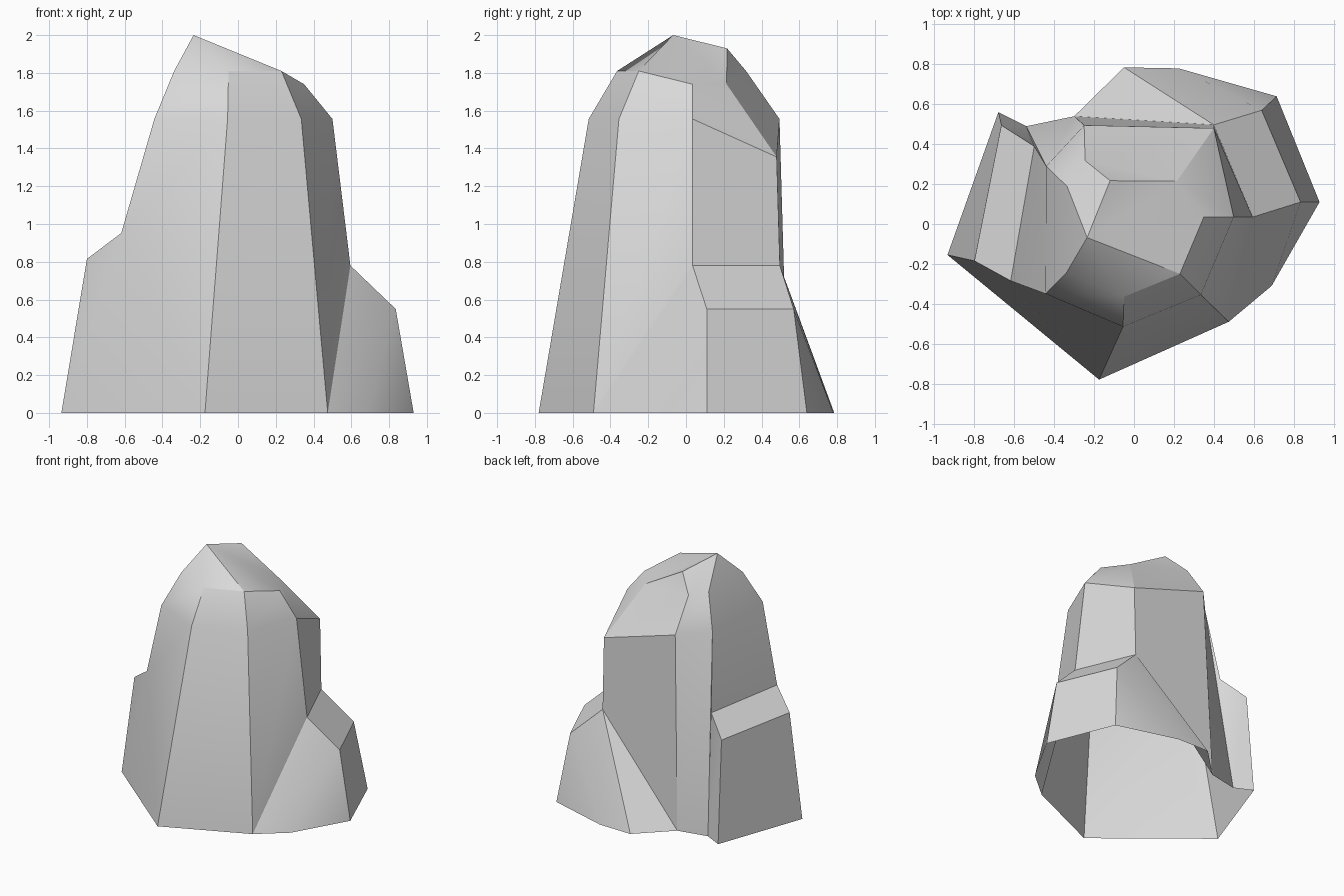
import bpy, bmesh, math

if "Cube" in bpy.data.objects:
    bpy.data.objects.remove(bpy.data.objects["Cube"])

bm = bmesh.new()


def ring(points, z=None):
    """Add a ring of corners; points without their own height use z."""
    return [bm.verts.new(p if len(p) == 3 else (*p, z)) for p in points]


def face(*corners):
    bm.faces.new(corners)


# Horizontal rings of the rock, each running counter-clockwise from the front
foot = ring([(-.175, -.78), (.475, -.49), (.69, -.31), (.93, .11), (.715, .64), (.225, .78),
             (-.05, .785), (-.3, .54), (-.54, .49), (-.68, .56), (-.935, -.155)], 0)
shoulder = ring([(-.055, -.515), (.335, -.355), (.5, .035), (.4, .48, 1.355),
                 (-.25, .495), (-.44, .29), (-.443, -.35)], 1.556)
brow = ring([(-.05, -.365), (.23, -.25), (.35, .035, 1.74), (.215, .215, 1.74),
             (-.245, .318), (-.335, .188), (-.338, -.243)], 1.81)
peak, back_peak = ring([(-.235, -.068, 2.0), (-.12, .217, 1.93)])

# Ledges: outer and inner edge on the right and on the left
right_out = ring([(.835, .11), (.64, .57)], .55)
right_in = ring([(.595, .035), (.4, .497)], .78)
left_out = ring([(-.665, .495), (-.8, -.185)], .815)
left_in = ring([(-.5, .39), (-.618, -.285)], .952)

# Sloping cap between shoulder and brow, then the crown
for i in range(7):
    j = (i + 1) % 7
    face(shoulder[i], shoulder[j], brow[j], brow[i])
fan = brow[5:] + brow[:4] + [back_peak]
for a, b in zip(fan, fan[1:]):
    face(a, b, peak)
face(brow[3], brow[4], back_peak)
face(brow[4], brow[5], peak, back_peak)

# Column walls
face(foot[0], foot[1], shoulder[1], shoulder[0])
face(foot[1], right_in[0], shoulder[2], shoulder[1])
face(right_in[0], right_in[1], shoulder[3], shoulder[2])
face(right_in[1], foot[7], shoulder[4], shoulder[3])
face(foot[7], foot[8], shoulder[5], shoulder[4])
face(foot[8], left_in[0], shoulder[5])
face(left_in[0], left_in[1], shoulder[6], shoulder[5])
face(left_in[1], foot[0], shoulder[0], shoulder[6])

# Right buttress
face(foot[1], foot[2], right_out[0], right_in[0])
face(foot[2], foot[3], right_out[0])
face(foot[3], foot[4], right_out[1], right_out[0])
face(right_out[0], right_out[1], right_in[1], right_in[0])
face(foot[4], foot[5], right_out[1])
face(foot[5], foot[6], right_in[1], right_out[1])
face(foot[6], foot[7], right_in[1])

# Left buttress
face(foot[8], foot[9], left_out[0], left_in[0])
face(foot[9], foot[10], left_out[1], left_out[0])
face(left_out[0], left_out[1], left_in[1], left_in[0])
face(foot[10], foot[0], left_in[1], left_out[1])

mesh = bpy.data.meshes.new("rock")
bm.to_mesh(mesh)
bm.free()
rock = bpy.data.objects.new("rock", mesh)
bpy.context.collection.objects.link(rock)

# One plain grey stone colour
stone = bpy.data.materials.new("grey stone")
stone.diffuse_color = (.7, .7, .7, 1)
stone.use_nodes = True
stone.node_tree.nodes["Principled BSDF"].inputs["Base Color"].default_value = stone.diffuse_color
mesh.materials.append(stone)

# Crisp walls, softly shaded cap
bpy.context.view_layer.objects.active = rock
rock.select_set(True)
bpy.ops.object.shade_smooth_by_angle(angle=math.radians(30))
